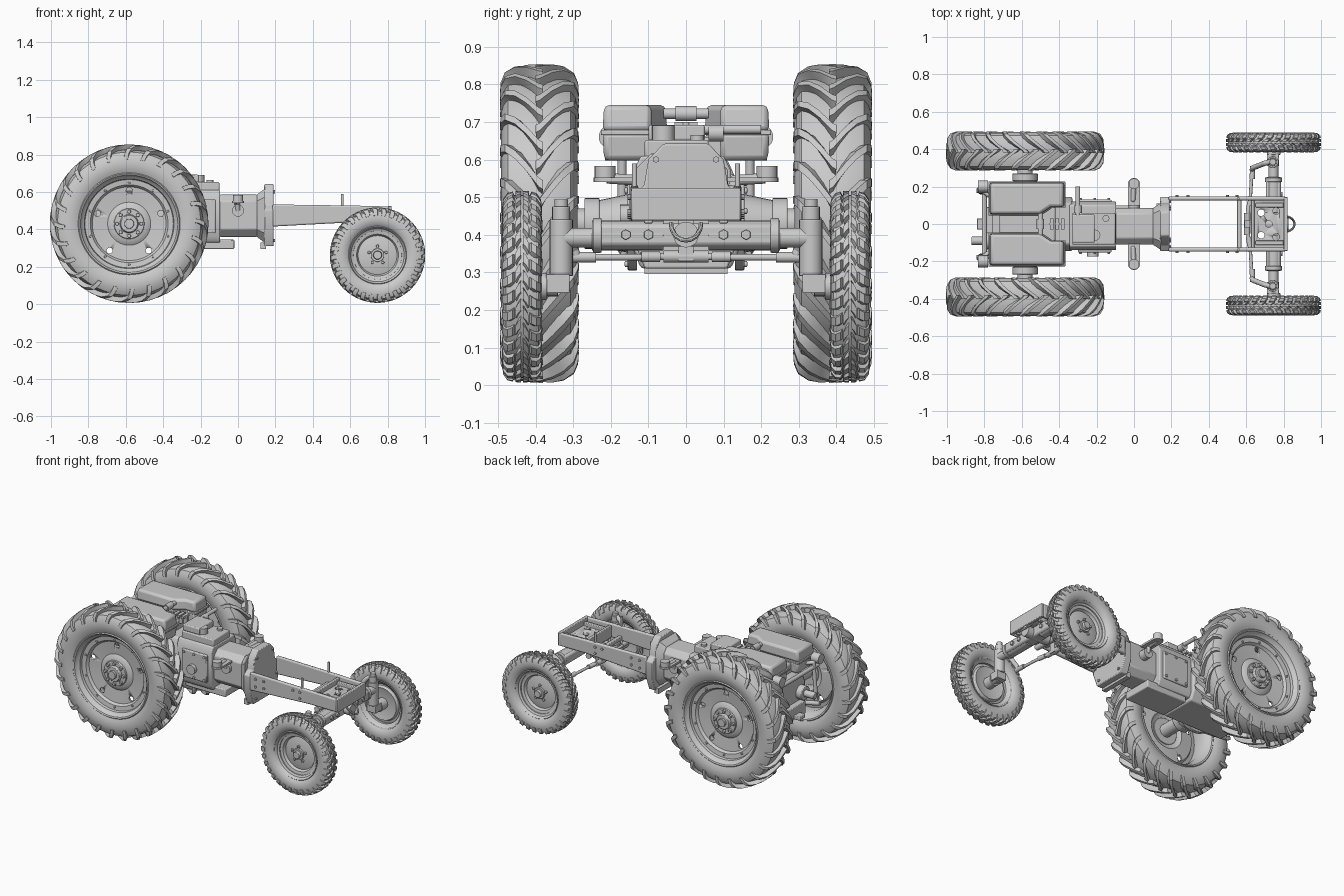
import bpy, bmesh
from math import sin, cos, pi, radians
from mathutils import Vector, Matrix

if "Cube" in bpy.data.objects:
    bpy.data.objects.remove(bpy.data.objects["Cube"])


def done(name, bm, mirror=False, bevel=0, cutter=None):
    """Turn a bmesh into an object, smooth below 35 degrees, optional modifiers."""
    bmesh.ops.recalc_face_normals(bm, faces=bm.faces)
    for f in bm.faces:
        f.smooth = True
    for e in bm.edges:
        e.smooth = e.calc_face_angle(0) < radians(35)
    me = bpy.data.meshes.new(name)
    bm.to_mesh(me)
    bm.free()
    ob = bpy.data.objects.new(name, me)
    bpy.context.collection.objects.link(ob)
    if cutter:
        m = ob.modifiers.new("holes", 'BOOLEAN')
        m.object, m.solver = cutter, 'EXACT'
    if bevel:
        m = ob.modifiers.new("bevel", 'BEVEL')
        m.width, m.segments, m.limit_method, m.angle_limit = bevel, 2, 'ANGLE', radians(40)
    if mirror:
        ob.modifiers.new("mirror", 'MIRROR').use_axis = (False, True, False)
    return ob


def box(bm, x0, x1, y0, y1, z0, z1):
    m = Matrix.Translation(((x0 + x1) / 2, (y0 + y1) / 2, (z0 + z1) / 2))
    bmesh.ops.create_cube(bm, size=1, matrix=m @ Matrix.Diagonal((x1 - x0, y1 - y0, z1 - z0, 1)))


def cyl(bm, a, b, r, r2=None, n=20):
    a, b = Vector(a), Vector(b)
    rot = (b - a).to_track_quat('Z', 'Y').to_matrix().to_4x4()
    bmesh.ops.create_cone(bm, cap_ends=True, segments=n, radius1=r, radius2=r if r2 is None else r2,
                          depth=(b - a).length, matrix=Matrix.Translation((a + b) / 2) @ rot)


def rods(bm, pts, r, n=12):
    """Round bar through points with ball joints."""
    for a, b in zip(pts, pts[1:]):
        cyl(bm, a, b, r, n=n)
    for p in pts[1:-1]:
        bmesh.ops.create_uvsphere(bm, u_segments=n, v_segments=8, radius=r, matrix=Matrix.Translation(p))


def prism(bm, axis, pts, a, b, scale=1.0):
    """Extrude an outline along an axis; the far end may be scaled."""
    cx = (min(p[0] for p in pts) + max(p[0] for p in pts)) / 2
    cy = (min(p[1] for p in pts) + max(p[1] for p in pts)) / 2
    put = {'x': lambda u, v, w: (w, u, v), 'y': lambda u, v, w: (u, w, v), 'z': lambda u, v, w: (u, v, w)}[axis]
    lo = [bm.verts.new(put(u, v, a)) for u, v in pts]
    hi = [bm.verts.new(put(cx + (u - cx) * scale, cy + (v - cy) * scale, b)) for u, v in pts]
    bm.faces.new(lo)
    bm.faces.new(hi)
    for i in range(len(pts)):
        j = (i + 1) % len(pts)
        bm.faces.new((lo[i], lo[j], hi[j], hi[i]))


def lathe(bm, prof, cx, cz, n=64):
    """Spin a closed (y, r) profile about a wheel axis."""
    rings = [[bm.verts.new((cx + r * sin(2 * pi * k / n), y, cz + r * cos(2 * pi * k / n))) for y, r in prof]
             for k in range(n)]
    for k in range(n):
        p, q = rings[k], rings[(k + 1) % n]
        for i in range(len(prof)):
            j = (i + 1) % len(prof)
            bm.faces.new((p[i], p[j], q[j], q[i]))


def lugs(bm, path, count, half, cx, cz, yc, rc, sink, shift=0.0, flip=False):
    """Tread bars following (y, r, angle) stations, repeated round the tyre."""
    for k in range(count):
        prev = None
        for s, (y, r, ang) in enumerate(path):
            if flip:
                y = 2 * yc - y
            yb, rb = y + (yc - y) * sink, r + (rc - r) * sink
            ring = []
            for yy, rr, da in ((yb, rb, -1.5), (y, r, -1), (y, r, 1), (yb, rb, 1.5)):
                a = radians(ang + da * half + (k + shift) * 360 / count)
                ring.append(bm.verts.new((cx + rr * sin(a), yy, cz + rr * cos(a))))
            if prev:
                for i in range(4):
                    j = (i + 1) % 4
                    bm.faces.new((prev[i], prev[j], ring[j], ring[i]))
            if s in (0, len(path) - 1):
                bm.faces.new(ring)
            prev = ring


def bolts(bm, cx, cz, ring, n, y0, y1, r, sides=6, off=0.0):
    for k in range(n):
        a = 2 * pi * (k + off) / n
        x, z = cx + ring * sin(a), cz + ring * cos(a)
        cyl(bm, (x, y0, z), (x, y1, z), r, n=sides)


new = bmesh.new

# Rear wheels
X, Z = -.582, .430
b = new()
half = [(.085, .265), (.097, .29), (.102, .325), (.096, .36), (.083, .383), (.05, .394), (.02, .397)]
lathe(b, [(.39 + d, r) for d, r in half] + [(.39 - d, r) for d, r in reversed(half)], X, Z, 72)
done("rear_tyre", b, True)
b = new()
path = [(.380, .424, 1), (.392, .424, 0), (.425, .423, -6), (.455, .418, -11), (.482, .402, -15), (.493, .375, -17),
        (.495, .345, -18)]
for flip in (False, True):
    lugs(b, path, 24, 1.7, X, Z, .39, .33, .33, .5 * flip, flip)
done("rear_tread_bars", b, True)
b = new()
lathe(b, [(.478, .274), (.484, .268), (.48, .26), (.465, .254), (.455, .24), (.43, .234), (.36, .23), (.33, .24),
          (.315, .254), (.3, .26), (.297, .268), (.303, .274)], X, Z)
done("rear_rim", b, True)
c = new()
bolts(c, X, Z, .178, 5, .35, .5, .016, 16, .1 * 0)
cut = done("rear_hole_cutter", c)
cut.hide_render = True
cut.hide_set(True)
b = new()
front = [(.440, .236), (.436, .208), (.420, .197), (.412, .115), (.428, .092), (.428, .004)]
lathe(b, front + [(y - .012, r) for y, r in reversed(front)], X, Z)
done("rear_wheel_disc", b, True, cutter=cut)
b = new()
cyl(b, (X, .41, Z), (X, .437, Z), .085, .08, 32)
cyl(b, (X, .43, Z), (X, .455, Z), .052, .045, 24)
cyl(b, (X, .45, Z), (X, .470, Z), .026, n=20)
bolts(b, X, Z, .065, 8, .43, .450, .011)
bolts(b, X, Z, .218, 10, .432, .445, .007)
done("rear_hub", b, True, .002)

# Front wheels
FX, FZ = .746, .262
b = new()
half = [(.030, .150), (.044, .165), (.051, .19), (.050, .215), (.043, .235), (.02, .243)]
lathe(b, [(.436 + d, r) for d, r in half] + [(.436 - d, r) for d, r in reversed(half)], FX, FZ)
done("front_tyre", b, True)
b = new()
for flip in (False, True):
    lugs(b, [(.439, .255, 0), (.447, .255, 2), (.454, .254, 5)], 32, 3.0, FX, FZ, .436, .2, .3, .4 * flip, flip)
    lugs(b, [(.461, .253, 0), (.475, .249, 2), (.486, .234, 3), (.489, .212, 3)], 32, 2.8, FX, FZ, .436, .2, .3,
         .5 + .3 * flip, flip)
done("front_tread_blocks", b, True)
b = new()
lathe(b, [(.468, .158), (.475, .152), (.468, .146), (.458, .142), (.452, .13), (.42, .128), (.41, .142), (.4, .148),
          (.397, .155), (.405, .158)], FX, FZ)
front = [(.446, .131), (.442, .112), (.425, .104), (.436, .06), (.436, .004)]
lathe(b, front + [(y - .01, r) for y, r in reversed(front)], FX, FZ)
done("front_rim", b, True)
b = new()
cyl(b, (FX, .37, FZ), (FX, .45, FZ), .036, n=24)
cyl(b, (FX, .43, FZ), (FX, .468, FZ), .026, .022)
bolts(b, FX, FZ, .048, 5, .43, .446, .009)
done("front_hub", b, True, .002)

# Rear axle and final drive housing
b = new()
cyl(b, (X, .12, Z), (X, .24, Z), .085, .06, 28)
cyl(b, (X, .23, Z), (X, .27, Z), .068, n=28)
cyl(b, (X, .26, Z), (X, .42, Z), .04, n=24)
cyl(b, (X, .13, Z), (X, .155, Z), .125, n=32)
bolts(b, X, Z, .108, 10, .15, .163, .009)
done("rear_axle_tube", b, True, .003)
b = new()
prism(b, 'x', [(-.12, .31), (.12, .31), (.145, .37), (.145, .52), (.11, .6), (-.11, .6), (-.145, .52), (-.145, .37)],
      -.76, -.33)
box(b, -.72, -.42, -.1, .1, .59, .66)
done("rear_housing", b, bevel=.01)
b = new()
cyl(b, (-.76, -.09, .47), (-.87, -.09, .47), .022)
cyl(b, (-.75, -.09, .47), (-.80, -.09, .47), .045)
box(b, -.80, -.74, -.09, .09, .34, .42)
box(b, -.84, -.78, -.03, .03, .345, .37)
done("power_takeoff_and_drawbar", b, bevel=.004)
b = new()
rods(b, [(-.7, .1, .63), (-.80, .17, .64), (-.82, .17, .40)], .012)
rods(b, [(-.66, .16, .35), (-.84, .18, .38)], .014)
cyl(b, (-.835, .2, .66), (-.78, .2, .66), .032)
cyl(b, (-.8, .0, .61), (-.8, .215, .61), .013)
done("lift_arm", b, True)

# Twin tanks over the axle: lower tray, seam lip, tapered lid
plan = [(-.775, .05), (-.50, .05), (-.44, .09), (-.37, .09), (-.37, .222), (-.775, .222)]
b = new()
prism(b, 'z', plan, .672, .597, .95)
prism(b, 'z', plan, .675, .745, .95)
done("tank_body", b, True, .014)
b = new()
mx, my = -.5725, .136
prism(b, 'z', [(mx + (x - mx) * 1.02, my + (y - my) * 1.05) for x, y in plan], .665, .678)
done("tank_seam", b, True, .003)
b = new()
cyl(b, (-.5, -.06, .722), (-.5, .06, .722), .014)
cyl(b, (-.5, -.028, .722), (-.5, .028, .722), .02)
for x in (-.44, -.41, -.38):
    cyl(b, (x, 0, .64), (x, 0, .70), .012)
    box(b, x - .009, x + .009, -.03, .03, .685, .70)
done("tank_link_and_valves", b)

# Gearbox
b = new()
prism(b, 'x', [(-.12, .33), (.105, .33), (.12, .36), (.12, .57), (.1, .61), (-.12, .61), (-.14, .57), (-.14, .36)],
      -.345, -.095)
box(b, -.33, -.1, -.11, .06, .6, .652)
box(b, -.33, -.21, -.1, .05, .65, .692)
box(b, -.30, -.12, -.152, -.13, .38, .56)
box(b, -.30, -.12, .11, .13, .38, .56)
box(b, -.31, -.02, -.1, .1, .295, .345)
done("gearbox", b, bevel=.006)
b = new()
for y in (-.152, .13):
    s = -.008 if y < 0 else .008
    for x in (-.285, -.21, -.135):
        for z in (.395, .545):
            cyl(b, (x, y, z), (x, y + s, z), .009, n=6)
cyl(b, (-.3, .03, .68), (-.3, .2, .68), .012)
cyl(b, (-.3, .06, .67), (-.3, .1, .67), .022)
cyl(b, (-.21, -.06, .65), (-.21, -.06, .69), .03)
cyl(b, (-.15, .03, .64), (-.15, .03, .665), .018)
cyl(b, (-.22, -.15, .45), (-.22, -.175, .45), .03)
done("gearbox_fittings", b)

# Clutch housing, flared front and engine flange plate
bell = [(-.07, .36), (.05, .36), (.085, .40), (.085, .55), (.055, .585), (-.075, .585), (-.11, .55), (-.11, .40)]
b = new()
prism(b, 'x', bell, -.1, .105)
prism(b, 'x', bell, .10, .145, 1.3)
done("clutch_housing", b, bevel=.006)
side = [(.06, .642), (.10, .60), (.112, .53), (.145, .505), (.145, .40), (.11, .31)]
b = new()
prism(b, 'x', side + [(-y, z) for y, z in reversed(side)], .14, .19)
done("engine_flange", b, bevel=.005)
b = new()
box(b, .12, .15, -.11, .11, .295, .33)
for x, y, z in ((.19, .08, .6), (.19, .12, .43), (.19, .09, .34)):
    for s in (-1, 1):
        cyl(b, (x - .003, s * y, z), (x + .008, s * y, z), .009, n=6)
done("flange_bolts", b)

# Foot pedals and cross shaft
b = new()
cyl(b, (0, .07, .50), (0, .13, .50), .032)
rods(b, [(0, .12, .50), (-.005, .13, .545), (0, .21, .55)], .014)
pad = [(.033 * cos(a), .213 + .033 * sin(a)) for a in [pi * k / 10 for k in range(11)]]
prism(b, 'z', pad + [(-.033, .1), (.033, .1)], .54, .552)
cyl(b, (0, .215, .545), (0, .215, .583), .028)
done("foot_pedal", b, True)

# Frame rails and front bolster
b = new()
prism(b, 'y', [(.185, .415), (.62, .438), (.81, .438), (.81, .522), (.62, .527), (.185, .533)], .126, .148)
done("frame_rail", b, True, .008)
b = new()
for x, z in ((.23, .5), (.23, .45), (.29, .5), (.29, .455), (.5, .5), (.55, .5), (.55, .46)):
    cyl(b, (x, .14, z), (x, .155, z), .008, n=8)
cyl(b, (.558, .137, .51), (.558, .137, .59), .007)
done("rail_bolts", b, True)
c = new()
for x, y in ((.68, .06), (.68, -.06), (.76, .07), (.76, -.07), (.72, 0)):
    cyl(c, (x, y, .3), (x, y, .7), .018, n=16)
cut2 = done("bolster_hole_cutter", c)
cut2.hide_render = True
cut2.hide_set(True)
b = new()
box(b, .645, .805, -.13, .13, .468, .484)
done("bolster_plate", b, cutter=cut2)
b = new()
box(b, .80, .822, -.145, .145, .438, .524)
box(b, .625, .645, -.13, .13, .438, .515)
box(b, .55, .575, -.13, .13, .44, .465)
for s in (-1, 1):
    box(b, .65, .80, s * .1 - .012, s * .1 + .012, .43, .505)
done("front_crossmembers", b, bevel=.004)
b = new()
rods(b, [(.81 + .048 * sin(pi * k / 10), -.04 * cos(pi * k / 10), .43 - .045 * sin(pi * k / 10)) for k in range(11)],
     .006, 8)
cyl(b, (.66, 0, .40), (.825, 0, .40), .034)
done("pivot_pin_and_tow_loop", b)

# Front axle beam, kingpins and steering
b = new()
box(b, .705, .785, -.24, .24, .368, .43)
done("axle_beam", b, bevel=.012)
b = new()
cyl(b, (.746, .06, .398), (.746, .25, .398), .04)
cyl(b, (.746, .225, .398), (.746, .248, .398), .046)
cyl(b, (.746, .24, .392), (.746, .33, .392), .026)
cyl(b, (.742, .332, .29), (.742, .332, .44), .031)
cyl(b, (.742, .332, .43), (.742, .332, .475), .024)
cyl(b, (.742, .332, .47), (.742, .332, .495), .018)
box(b, .71, .775, .31, .372, .245, .295)
cyl(b, (FX, .34, FZ), (FX, .40, FZ), .026)
for y in (.1, .16):
    cyl(b, (.78, y, .4), (.795, y, .4), .014, n=6)
done("kingpin_and_axle_end", b, True, .002)
b = new()
rods(b, [(.742, .335, .475), (.70, .325, .45), (.635, .30, .36), (.632, .29, .34)], .014)
rods(b, [(.632, .305, .34), (.622, .14, .34), (.605, .03, .342)], .009)
cyl(b, (.632, .24, .34), (.634, .31, .34), .014)
cyl(b, (.612, .07, .341), (.62, .12, .341), .014)
done("tie_rod", b, True)
b = new()
cyl(b, (.605, -.06, .342), (.605, .06, .342), .016)
box(b, .59, .62, -.02, .02, .33, .45)
rods(b, [(.645, -.11, .40), (.635, .1, .40)], .018)
done("steering_centre_link", b)
